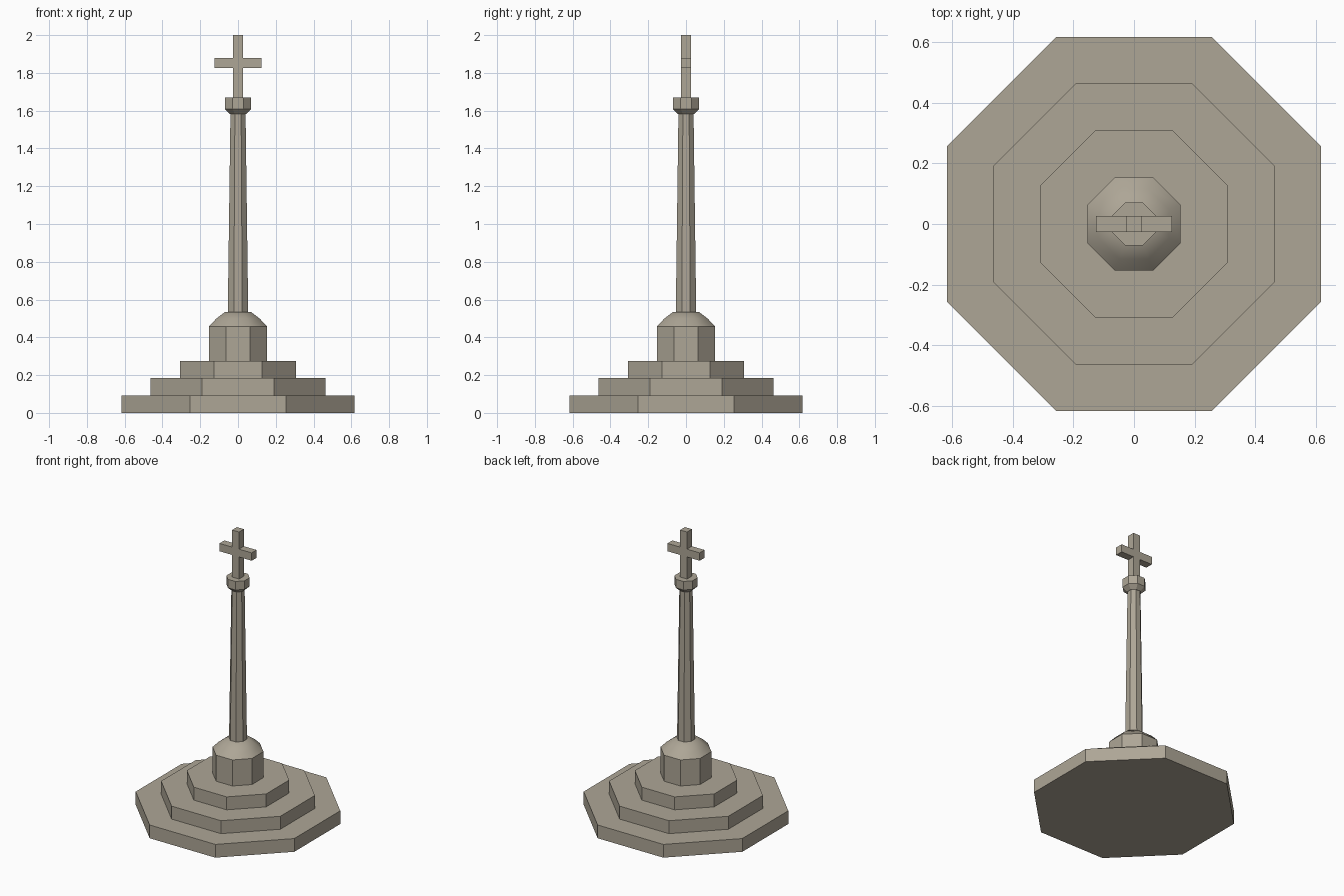
import bpy, bmesh, math

cube = bpy.data.objects.get("Cube")
if cube:
    bpy.data.objects.remove(cube, do_unlink=True)

stone = bpy.data.materials.new("weathered_stone")
stone.use_nodes = True
colour = (0.42, 0.38, 0.305, 1.0)
stone.diffuse_color = colour
bsdf = stone.node_tree.nodes["Principled BSDF"]
bsdf.inputs["Base Color"].default_value = colour
bsdf.inputs["Roughness"].default_value = 0.9

SIDES = 8


def finish(name, bm, smooth=False):
    bmesh.ops.recalc_face_normals(bm, faces=bm.faces)
    mesh = bpy.data.meshes.new(name)
    bm.to_mesh(mesh)
    bm.free()
    mesh.materials.append(stone)
    obj = bpy.data.objects.new(name, mesh)
    bpy.context.collection.objects.link(obj)
    if smooth:
        bpy.ops.object.select_all(action='DESELECT')
        obj.select_set(True)
        bpy.context.view_layer.objects.active = obj
        bpy.ops.object.shade_smooth_by_angle(angle=math.radians(46))
    return obj


def octagon_solid(name, profile, smooth=False):
    """Stack octagon rings from (half width across flats, height) pairs."""
    bm = bmesh.new()
    rings = []
    for half_width, z in profile:
        r = half_width / math.cos(math.pi / SIDES)
        angles = [(i + 0.5) * math.tau / SIDES for i in range(SIDES)]
        rings.append([bm.verts.new((r * math.cos(a), r * math.sin(a), z)) for a in angles])
    for low, high in zip(rings, rings[1:]):
        for i in range(SIDES):
            j = (i + 1) % SIDES
            bm.faces.new((low[i], low[j], high[j], high[i]))
    bm.faces.new(rings[0][::-1])
    bm.faces.new(rings[-1])
    return finish(name, bm, smooth)


# Stepped base and plinth
for name, half_width, bottom, top in (
    ("lower_step", 0.616, 0, 0.093),
    ("middle_step", 0.463, 0.093, 0.184),
    ("upper_step", 0.308, 0.184, 0.275),
    ("plinth", 0.153, 0.275, 0.458),
):
    octagon_solid(name, [(half_width, bottom), (half_width, top)])

# Rounded shoulder on the plinth
octagon_solid("plinth_shoulder", [(0.153, 0.458), (0.115, 0.499), (0.068, 0.535)], smooth=True)

# Tapered shaft and flared collar
octagon_solid("shaft", [(0.054, 0.535), (0.04, 1.585)])
octagon_solid("collar", [(0.042, 1.582), (0.07, 1.61), (0.07, 1.67)])

# Cross, extruded from a mirrored outline
w, arm = 0.027, 0.125
right_side = [(w, 1.67), (w, 1.825), (arm, 1.825), (arm, 1.88), (w, 1.88), (w, 2.0)]
outline = right_side + [(-x, z) for x, z in reversed(right_side)]
bm = bmesh.new()
face = bm.faces.new([bm.verts.new((x, -w, z)) for x, z in outline])
extruded = bmesh.ops.extrude_face_region(bm, geom=[face], use_keep_orig=True)
back = [v for v in extruded["geom"] if isinstance(v, bmesh.types.BMVert)]
bmesh.ops.translate(bm, verts=back, vec=(0, 2 * w, 0))
finish("cross", bm)
